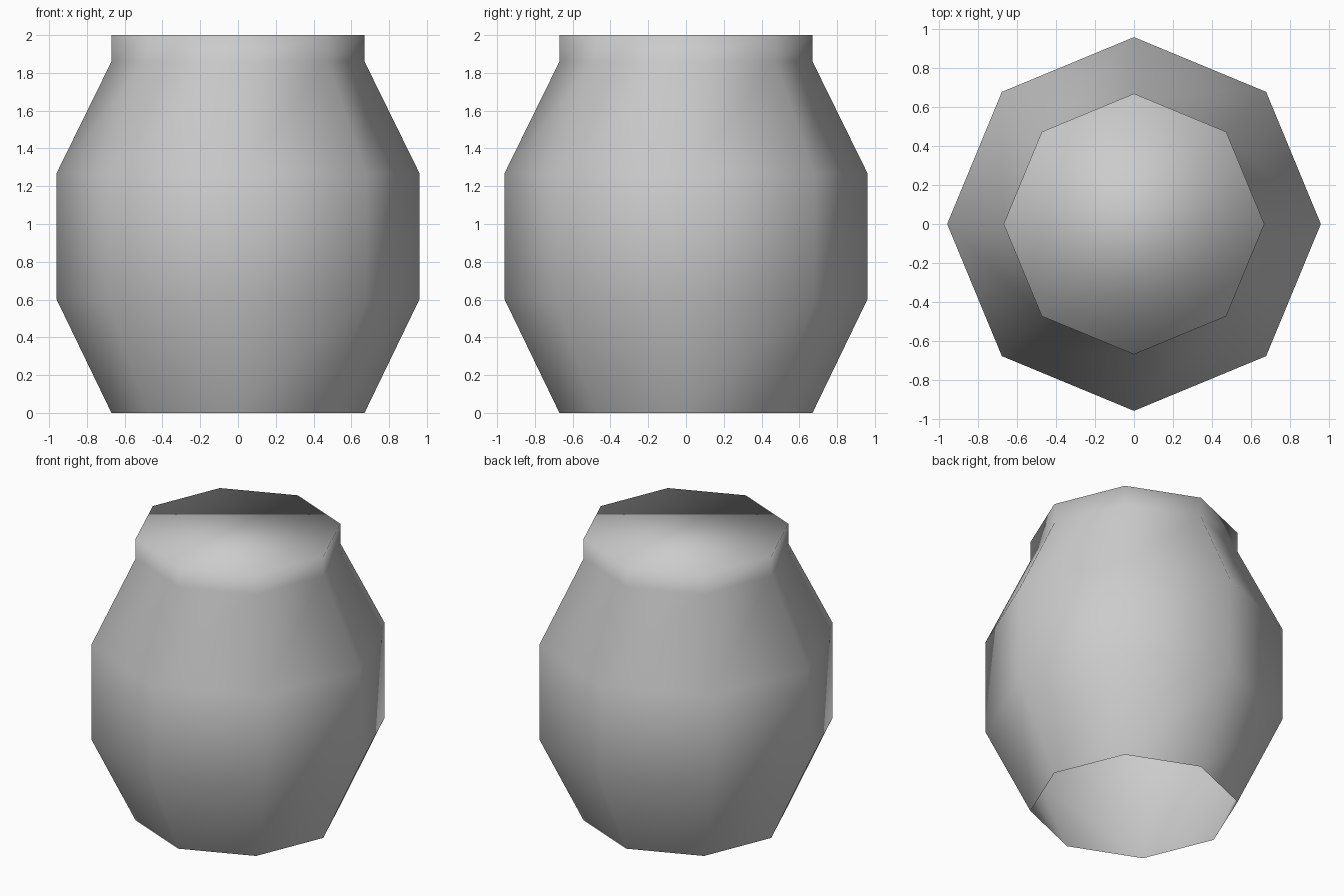
import bpy
import bmesh
from math import cos, sin, pi

SIDES = 8
# radius and height of each ring, from the foot to the rim
PROFILE = [(0.67, 0.0), (0.96, 0.6), (0.96, 1.27), (0.67, 1.86), (0.67, 2.0)]

cube = bpy.data.objects.get("Cube")
if cube:
    bpy.data.objects.remove(cube, do_unlink=True)


def make_material(name, color):
    mat = bpy.data.materials.new(name)
    mat.use_nodes = True
    mat.diffuse_color = color
    mat.node_tree.nodes["Principled BSDF"].inputs["Base Color"].default_value = color
    return mat


def ring(bm, radius, z):
    angles = [2 * pi * i / SIDES for i in range(SIDES)]
    return [bm.verts.new((radius * cos(a), radius * sin(a), z)) for a in angles]


# Pot body: stacked octagonal rings, open underneath
bm = bmesh.new()
rings = [ring(bm, radius, z) for radius, z in PROFILE]
for low, high in zip(rings, rings[1:]):
    for i in range(SIDES):
        j = (i + 1) % SIDES
        bm.faces.new((low[i], low[j], high[j], high[i]))

# Flat lid closing the rim
bm.faces.new(rings[-1])

# Soft shading across every edge, including the rim
for face in bm.faces:
    face.smooth = True

mesh = bpy.data.meshes.new("pot_body")
bm.to_mesh(mesh)
bm.free()
mesh.materials.append(make_material("light grey", (0.6, 0.6, 0.6, 1.0)))
pot = bpy.data.objects.new("pot_body", mesh)
bpy.context.collection.objects.link(pot)
